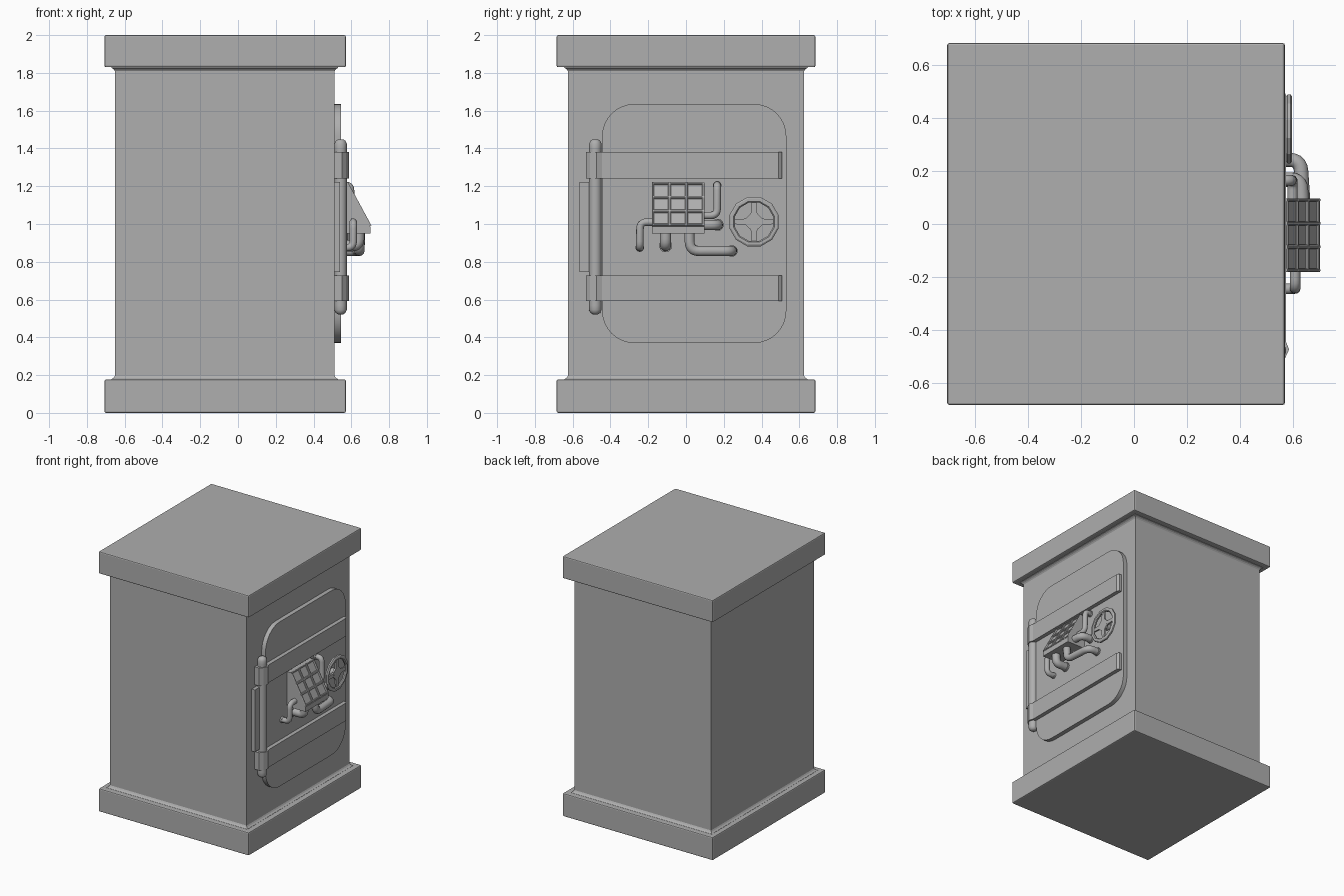
import bpy, bmesh, math
from mathutils import Vector, Matrix

if "Cube" in bpy.data.objects:
    bpy.data.objects.remove(bpy.data.objects["Cube"])

grey = bpy.data.materials.new("safe grey")
grey.diffuse_color = (0.425, 0.425, 0.425, 1)
grey.use_nodes = True
grey.node_tree.nodes["Principled BSDF"].inputs["Base Color"].default_value = grey.diffuse_color


def finish(name, bm, bevel=0.0, segments=2, smooth=True):
    bmesh.ops.recalc_face_normals(bm, faces=bm.faces[:])
    me = bpy.data.meshes.new(name)
    bm.to_mesh(me)
    bm.free()
    ob = bpy.data.objects.new(name, me)
    bpy.context.collection.objects.link(ob)
    me.materials.append(grey)
    if bevel:
        m = ob.modifiers.new("Bevel", 'BEVEL')
        m.width, m.segments = bevel, segments
        m.limit_method, m.angle_limit = 'ANGLE', math.radians(40)
    if smooth:
        bpy.ops.object.select_all(action='DESELECT')
        bpy.context.view_layer.objects.active = ob
        ob.select_set(True)
        bpy.ops.object.shade_smooth_by_angle(angle=math.radians(40))
    return ob


def box(name, lo, hi, bevel=0.0):
    bm = bmesh.new()
    lo, hi = Vector(lo), Vector(hi)
    mid, size = (lo + hi) / 2, hi - lo
    bmesh.ops.create_cube(bm, size=1, matrix=Matrix.Translation(mid) @ Matrix.Diagonal((*size, 1)))
    return finish(name, bm, bevel, smooth=False)


def loft(name, rings, closed=False, bevel=0.0, smooth=True):
    """Skin rings of points; closed joins the last ring to the first."""
    bm = bmesh.new()
    vs = [[bm.verts.new(p) for p in r] for r in rings]
    n = len(vs[0])
    pairs = list(zip(vs, vs[1:] + vs[:1])) if closed else list(zip(vs, vs[1:]))
    for a, b in pairs:
        for i in range(n):
            j = (i + 1) % n
            bm.faces.new((a[i], a[j], b[j], b[i]))
    if not closed:
        bm.faces.new(vs[0])
        bm.faces.new(vs[-1])
    return finish(name, bm, bevel, smooth=smooth)


def tube(name, pts, r):
    """Bent pipe with rounded corners and a flange where it meets the door."""
    pts = [Vector(p) for p in pts]
    path = [pts[0]]
    for a, b, c in zip(pts, pts[1:], pts[2:]):
        d = min((a - b).length, (c - b).length) * 0.48
        p, q = b + (a - b).normalized() * d, b + (c - b).normalized() * d
        for k in range(6):
            t = k / 5
            path.append(p * (1 - t) ** 2 + b * 2 * t * (1 - t) + q * t * t)
    path.append(pts[-1])
    rings, side = [], None
    for i, p in enumerate(path):
        tan = (path[min(i + 1, len(path) - 1)] - path[max(i - 1, 0)]).normalized()
        side = tan.orthogonal() if side is None else side - tan * side.dot(tan)
        side.normalize()
        up = tan.cross(side)
        rings.append([p + r * (math.cos(k * math.pi / 6) * side + math.sin(k * math.pi / 6) * up)
                      for k in range(12)])
    loft(name, rings)
    e = pts[-1]
    loft(name + "_collar", [[(x, e.y + r * 1.15 * math.cos(k * math.pi / 6),
                              e.z + r * 1.15 * math.sin(k * math.pi / 6)) for k in range(12)]
                            for x in (DOOR_X - 0.005, DOOR_X + 0.012)])


DOOR_X = 0.545
CX = -0.07

# Base and top slabs
box("base_slab", (-0.707, -0.685, 0), (0.571, 0.685, 0.177), 0.008)
box("top_slab", (-0.707, -0.685, 1.83), (0.571, 0.685, 2.0), 0.008)

# Cabinet body, flared where it meets the slabs
body = []
for z, g in ((0.17, 0.02), (0.178, 0.018), (0.186, 0.006), (0.195, 0),
             (1.81, 0), (1.819, 0.006), (1.827, 0.018), (1.835, 0.02)):
    hx, hy = 0.582 + g, 0.626 + g
    body.append([(CX - hx, -hy, z), (CX + hx, -hy, z), (CX + hx, hy, z), (CX - hx, hy, z)])
loft("cabinet_body", body, smooth=False)


# Door with rounded corners
def door_ring(x):
    pts = []
    hy, hz, r = 0.4875, 0.6325, 0.17
    for q in range(4):
        sy, sz = ((1, 1), (-1, 1), (-1, -1), (1, -1))[q]
        for k in range(9):
            a = (q + k / 8) * math.pi / 2
            pts.append((x, 0.0435 + sy * (hy - r) + r * math.cos(a),
                        1.0025 + sz * (hz - r) + r * math.sin(a)))
    return pts


loft("door", [door_ring(0.50), door_ring(DOOR_X)])

# Straps with hinge knuckles
for label, z0, z1 in (("lower", 0.592, 0.728), ("upper", 1.242, 1.38)):
    prof = [(0.505, -0.53), (0.55, -0.53), (0.572, -0.508), (0.587, -0.475), (0.575, -0.445),
            (0.575, 0.49), (0.562, 0.508), (0.505, 0.508)]
    loft(label + "_strap", [[(x, y, z) for x, y in prof] for z in (z0, z1)], smooth=False)

# Hinge rod with domed ends
dome = [(0.522, 0.014), (0.53, 0.026), (0.545, 0.033), (0.57, 0.033)]
dome += [(1.97 - z, r) for z, r in reversed(dome)]
loft("hinge_rod", [[(0.543 + r * math.cos(k * math.pi / 8), -0.48 + r * math.sin(k * math.pi / 8), z)
                    for k in range(16)] for z, r in dome])
box("hinge_plate", (0.50, -0.565, 0.745), (0.54, -0.50, 1.222))

# Keypad housing
low, high = Vector((0.696, 0, 0.988)), Vector((0.572, 0, 1.217))
wedge = [(0.535, 0.95), (0.702, 0.95), (0.702, 0.988), (low.x, low.z), (high.x, high.z), (0.535, 1.217)]
loft("keypad_housing", [[(x, y, z) for x, z in wedge] for y in (-0.181, 0.097)], smooth=False)

# Raised lattice of rounded bars on the sloping face
slope = (high - low).normalized()
normal = Vector((slope.z, 0, -slope.x))
length = (high - low).length


def bar(name, start, end, across, w, h):
    prof = ((-w, -0.004), (-w, h * 0.6), (-w * 0.5, h), (w * 0.5, h), (w, h * 0.6), (w, -0.004))
    loft(name, [[p + across * a + normal * d for a, d in prof] for p in (start, end)], smooth=False)


Y = Vector((0, 1, 0))
for i in range(4):
    edge = i in (0, 3)
    w = 0.006 if edge else 0.008
    y = Y * (-0.175 + i * 0.266 / 3)
    bar("keypad_upright", low + y, high + y, Y, w, 0.011)
    c = low + slope * (0.006 + i * (length - 0.012) / 3)
    bar("keypad_crossbar", c - Y * 0.181, c + Y * 0.097, slope, w, 0.010)

# Pipes running from the keypad into the door
tube("left_pipe", [(0.61, -0.17, 1.01), (0.61, -0.243, 1.01), (0.61, -0.245, 0.875), (0.54, -0.245, 0.875)], 0.02)
tube("short_pipe", [(0.64, -0.108, 0.96), (0.64, -0.108, 0.885), (0.54, -0.108, 0.885)], 0.03)
tube("long_pipe", [(0.645, 0.018, 0.96), (0.645, 0.02, 0.857), (0.63, 0.243, 0.857), (0.54, 0.243, 0.857)], 0.027)
tube("side_pipe", [(0.635, 0.09, 0.995), (0.63, 0.168, 0.995), (0.54, 0.168, 0.995)], 0.028)
tube("upper_pipe", [(0.6, 0.09, 1.045), (0.6, 0.165, 1.045), (0.595, 0.165, 1.205), (0.54, 0.165, 1.205)], 0.02)

# Handwheel rim, spokes and hub
WY, WZ, WX = 0.36, 1.012, 0.587
rim = []
for k in range(12):
    a = k * math.pi / 6 + math.pi / 12
    rim.append([(WX + dx, WY + r * math.cos(a), WZ + r * math.sin(a))
                for r, dx in ((0.135, -0.006), (0.135, 0.006), (0.126, 0.012), (0.112, 0.012),
                              (0.105, 0.005), (0.105, -0.005), (0.112, -0.012), (0.126, -0.012))])
loft("wheel_rim", rim, closed=True, smooth=False)
for q in range(4):
    a = q * math.pi / 2
    rings = []
    for d, w in ((0.02, 0.026), (0.05, 0.016), (0.112, 0.012)):
        rings.append([(WX + dx, WY + d * math.cos(a) - s * math.sin(a), WZ + d * math.sin(a) + s * math.cos(a))
                      for dx, s in ((-0.006, -w), (0.006, -w), (0.006, w), (-0.006, w))])
    loft("wheel_spoke", rings, smooth=False)
loft("wheel_hub", [[(x, WY + r * math.cos(k * math.pi / 6), WZ + r * math.sin(k * math.pi / 6))
                    for k in range(12)] for x, r in ((0.54, 0.028), (0.575, 0.028), (0.58, 0.045),
                                                     (0.594, 0.045))], smooth=False)
